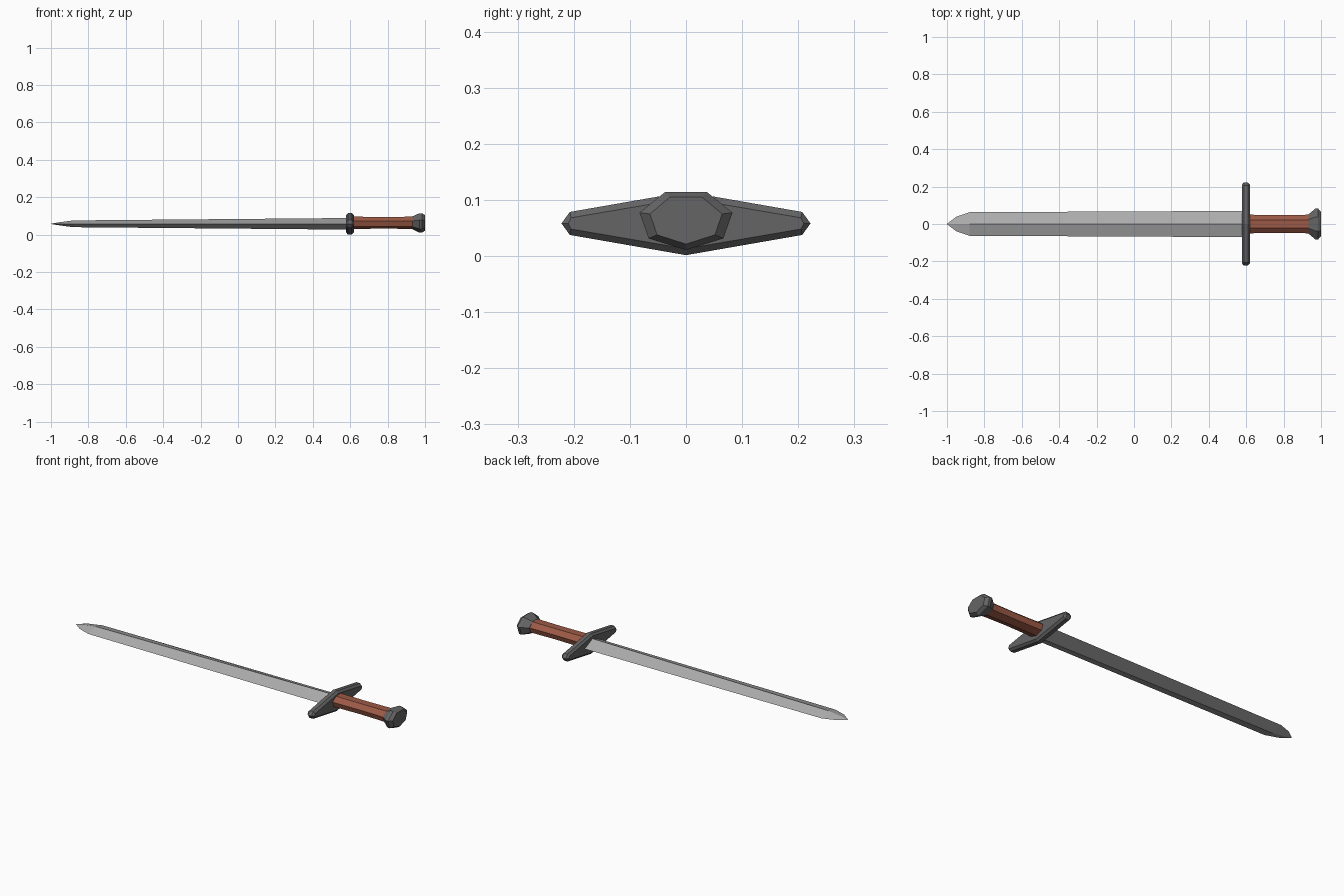
import bpy, math

if "Cube" in bpy.data.objects:
    bpy.data.objects.remove(bpy.data.objects["Cube"])

CZ = 0.058  # height of the sword's long axis


def material(name, rgb):
    m = bpy.data.materials.new(name)
    m.diffuse_color = (*rgb, 1)
    m.use_nodes = True
    m.node_tree.nodes["Principled BSDF"].inputs["Base Color"].default_value = m.diffuse_color
    return m


steel = material("pale steel", (0.42, 0.42, 0.42))
iron = material("dark iron", (0.13, 0.13, 0.13))
leather = material("brown leather", (0.33, 0.10, 0.06))


def loft(name, rings, mat):
    """Skin a list of equal-length rings and cap both ends."""
    n = len(rings[0])
    verts = [v for ring in rings for v in ring]
    faces = [tuple(range(n))[::-1]]
    for r in range(len(rings) - 1):
        a, b = r * n, (r + 1) * n
        faces += [(a + i, a + (i + 1) % n, b + (i + 1) % n, b + i) for i in range(n)]
    faces.append(tuple(range(len(verts) - n, len(verts))))
    mesh = bpy.data.meshes.new(name)
    mesh.from_pydata(verts, [], faces)
    mesh.materials.append(mat)
    obj = bpy.data.objects.new(name, mesh)
    bpy.context.collection.objects.link(obj)
    return obj


def heptagon(x, ry, rz, cz=0.0652):
    """Seven-sided ring with its corner pointing down."""
    angles = [-math.pi / 2 + k * math.tau / 7 for k in range(7)]
    return [(x, ry * math.cos(a), cz + rz * math.sin(a)) for a in angles]


def diamond(x, hy, hz):
    return [(x, hy, CZ), (x, 0, CZ + hz), (x, -hy, CZ), (x, 0, CZ - hz)]


def guard_ring(x, peak, side_y, side_z, tip):
    """Eight-sided outline, tall in the middle and tapering to the ends."""
    pts = [(tip, 0), (side_y, side_z), (0, peak), (-side_y, side_z),
           (-tip, 0), (-side_y, -side_z), (0, -peak), (side_y, -side_z)]
    return [(x, y, CZ + z) for y, z in pts]


# Blade: diamond section narrowing to a point
loft("blade", [diamond(-1.0, 0.001, 0.001), diamond(-0.95, 0.039, 0.009),
               diamond(-0.88, 0.063, 0.018), diamond(0.59, 0.070, 0.031)], steel)

# Cross guard with chamfered rims
loft("guard", [guard_ring(0.577, 0.045, 0.205, 0.010, 0.210),
               guard_ring(0.587, 0.0565, 0.207, 0.0205, 0.222),
               guard_ring(0.609, 0.0565, 0.207, 0.0205, 0.222),
               guard_ring(0.620, 0.045, 0.205, 0.010, 0.210)], iron)

# Grip: seven-sided handle, slightly waisted
loft("grip", [heptagon(0.60, 0.052, 0.035), heptagon(0.66, 0.050, 0.034),
              heptagon(0.78, 0.048, 0.033), heptagon(0.90, 0.050, 0.034),
              heptagon(0.95, 0.052, 0.035)], leather)

# Pommel: flared end cap
loft("pommel", [heptagon(0.932, 0.052, 0.036), heptagon(0.970, 0.085, 0.0545),
                heptagon(0.984, 0.085, 0.0545), heptagon(1.0, 0.066, 0.044)], iron)
